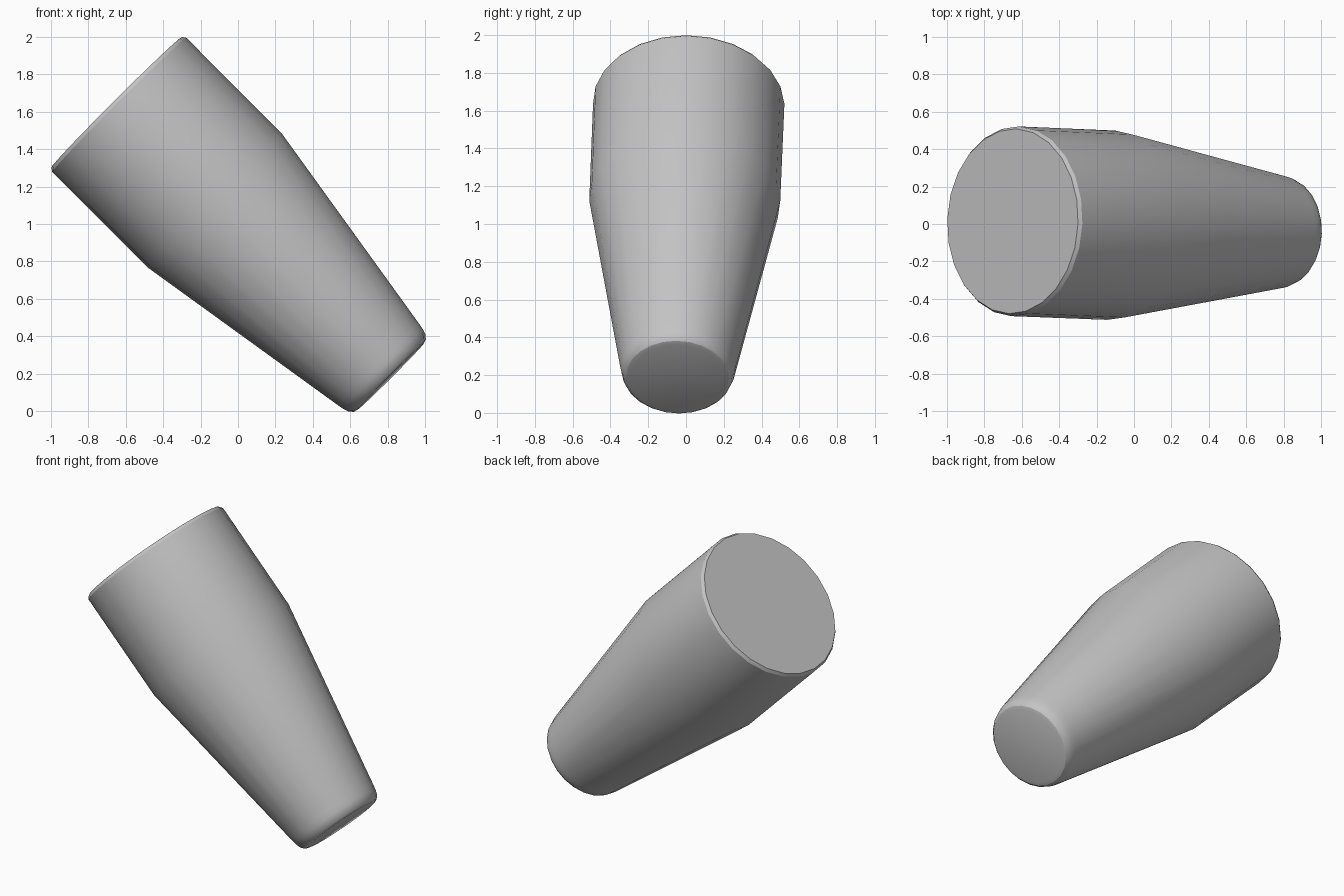
import bpy
import math
from mathutils import Vector

cube = bpy.data.objects.get("Cube")
if cube:
    bpy.data.objects.remove(cube, do_unlink=True)

SIDES = 24
BASE = Vector((0.815, -0.045, 0.185))
TOP = Vector((-0.648, 0.015, 1.65))
axis = TOP - BASE
length = axis.length

# Light grey body material
grey = bpy.data.materials.new("light grey")
grey.use_nodes = True
colour = (0.55, 0.55, 0.55, 1)
grey.diffuse_color = colour
grey.node_tree.nodes["Principled BSDF"].inputs["Base Color"].default_value = colour

# Profile as radius and height along the axis: rounded foot, taper, straight collar, chamfered rim
profile = [
    (0.25, 0), (0.272, 0.006), (0.29, 0.025), (0.3, 0.055), (0.307, 0.09),
    (0.506, length - 0.745), (0.507, length - 0.02), (0.494, length),
]

# Revolve the profile and close both ends
verts, faces = [], []
for radius, height in profile:
    for i in range(SIDES):
        a = math.tau * i / SIDES
        verts.append((radius * math.cos(a), radius * math.sin(a), height))
for ring in range(len(profile) - 1):
    for i in range(SIDES):
        a = ring * SIDES + i
        b = ring * SIDES + (i + 1) % SIDES
        faces.append((a, b, b + SIDES, a + SIDES))
faces.append(tuple(reversed(range(SIDES))))
faces.append(tuple(range(len(verts) - SIDES, len(verts))))

mesh = bpy.data.meshes.new("tapered_body")
mesh.from_pydata(verts, [], faces)
mesh.materials.append(grey)
body = bpy.data.objects.new("tapered_body", mesh)
bpy.context.collection.objects.link(body)

# Lean the body along its axis
body.location = BASE
body.rotation_euler = axis.to_track_quat("Z", "Y").to_euler()

bpy.ops.object.select_all(action="DESELECT")
body.select_set(True)
bpy.context.view_layer.objects.active = body
bpy.ops.object.shade_smooth_by_angle(angle=math.radians(30))
